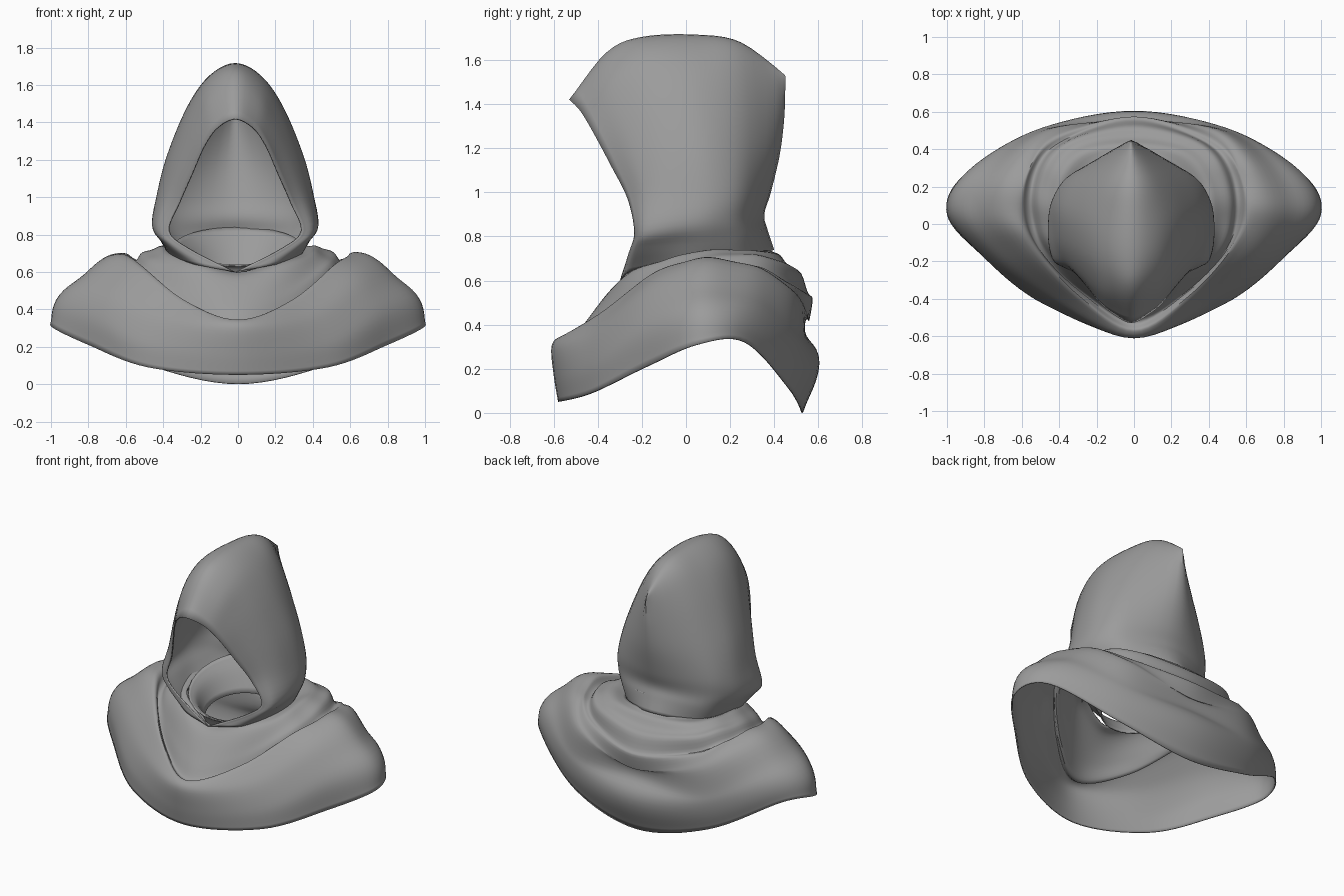
import bpy, bmesh, math
from mathutils import Vector

if "Cube" in bpy.data.objects:
    bpy.data.objects.remove(bpy.data.objects["Cube"])

cloth = bpy.data.materials.new("grey cloth")
cloth.diffuse_color = (0.33, 0.33, 0.33, 1)
cloth.use_nodes = True
cloth.node_tree.nodes["Principled BSDF"].inputs["Base Color"].default_value = cloth.diffuse_color


def spline(pts, n, cyclic=False, mirror_end=False):
    """Smooth curve through pts with n steps per span."""
    p = [Vector(q) for q in pts]
    m = len(p)
    if cyclic:
        p = [p[-1]] + p + [p[0], p[1]]
        spans = m
    else:
        last = 2 * p[-1] - p[-2]
        if mirror_end:
            last = Vector((-p[-2].x, p[-2].y, p[-2].z))
        p = [2 * p[0] - p[1]] + p + [last]
        spans = m - 1
    out = []
    for i in range(spans):
        a, b, c, d = p[i:i + 4]
        for k in range(n):
            t = k / n
            out.append(0.5 * (2 * b + (c - a) * t + (2 * a - 5 * b + 4 * c - d) * t * t
                              + (3 * b - a - 3 * c + d) * t ** 3))
    if not cyclic:
        out.append(p[-2])
    return out


def skin(name, rows, cyclic=False, thick=0.008):
    """Cloth sheet through rows of points."""
    bm = bmesh.new()
    grid = [[bm.verts.new(v) for v in r] for r in rows]
    for i in range(len(grid) if cyclic else len(grid) - 1):
        a, b = grid[i], grid[(i + 1) % len(grid)]
        for j in range(len(a) - 1):
            bm.faces.new((a[j], b[j], b[j + 1], a[j + 1]))
    bmesh.ops.remove_doubles(bm, verts=bm.verts, dist=0.0008)
    bmesh.ops.recalc_face_normals(bm, faces=bm.faces)
    me = bpy.data.meshes.new(name)
    bm.to_mesh(me)
    bm.free()
    me.materials.append(cloth)
    ob = bpy.data.objects.new(name, me)
    bpy.context.collection.objects.link(ob)
    bpy.ops.object.select_all(action='DESELECT')
    ob.select_set(True)
    bpy.context.view_layer.objects.active = ob
    bpy.ops.object.shade_smooth_by_angle(angle=math.radians(50))
    if thick:
        s = ob.modifiers.new("thickness", 'SOLIDIFY')
        s.thickness = thick
        s.offset = -1
    return ob


def flip(row):
    return [(-x, y, z) for x, y, z in row]


# Hood: each row runs from the face opening, past the temple, to the back seam
crown = [(0, -.53, 1.42), (0, -.36, 1.635), (0, -.2, 1.705), (0, .05, 1.715), (0, .25, 1.68), (0, .45, 1.53)]
side = [
    [(.10, -.48, 1.37), (.13, -.35, 1.54), (.14, -.18, 1.635), (.13, .05, 1.65), (.09, .26, 1.62), (0, .45, 1.46)],
    [(.17, -.42, 1.27), (.21, -.31, 1.40), (.25, -.14, 1.47), (.245, .07, 1.49), (.17, .28, 1.45), (0, .445, 1.33)],
    [(.235, -.34, 1.12), (.30, -.24, 1.20), (.355, -.08, 1.22), (.355, .11, 1.22), (.25, .29, 1.20), (0, .425, 1.17)],
    [(.30, -.265, .97), (.37, -.19, 1.0), (.415, -.06, 1.0), (.41, .13, 1.0), (.30, .28, 1.0), (0, .385, 1.0)],
    [(.355, -.235, .82), (.42, -.19, .83), (.445, -.05, .85), (.42, .13, .87), (.30, .27, .88), (0, .355, .9)],
    [(.25, -.26, .725), (.36, -.215, .745), (.395, -.05, .76), (.38, .13, .77), (.28, .28, .8), (0, .37, .83)],
    [(0, -.30, .60), (.22, -.25, .64), (.33, -.05, .66), (.33, .13, .68), (.25, .28, .70), (0, .40, .74)],
]
levels = [flip(r) for r in reversed(side)] + [crown] + side
rows = [spline(r, 5, mirror_end=True) for r in levels]
cols = [spline(c, 5) for c in zip(*rows)]
hood = skin("hood", cols)
hood.location.x = -0.015

# Cowl: each section runs from the neck, over the draped lip, to the hem
front = [(0, -.27, .60), (0, -.34, .56), (0, -.45, .42), (0, -.52, .325),
         (0, -.57, .345), (0, -.61, .30), (0, -.60, .17), (0, -.58, .05)]
mid = [
    [(.2, -.2, .66), (.24, -.26, .63), (.26, -.33, .50), (.27, -.37, .41),
     (.30, -.39, .45), (.40, -.42, .36), (.47, -.43, .22), (.48, -.43, .09)],
    [(.31, -.1, .69), (.38, -.12, .68), (.45, -.14, .62), (.49, -.15, .58),
     (.53, -.14, .64), (.68, -.17, .54), (.78, -.19, .38), (.80, -.18, .21)],
    [(.33, .04, .70), (.42, .05, .73), (.51, .06, .68), (.57, .07, .65),
     (.63, .08, .71), (.82, .08, .60), (.97, .07, .45), (1.0, .05, .31)],
    [(.30, .2, .71), (.40, .24, .74), (.48, .28, .70), (.53, .31, .65),
     (.58, .32, .67), (.72, .33, .55), (.85, .31, .42), (.90, .27, .32)],
    [(.2, .32, .73), (.28, .39, .72), (.34, .44, .66), (.37, .46, .58),
     (.42, .50, .55), (.47, .51, .40), (.50, .51, .26), (.50, .47, .11)],
]
back = [(0, .38, .74), (0, .44, .70), (0, .52, .62), (0, .57, .52),
        (0, .56, .43), (0, .54, .38), (0, .605, .22), (0, .53, 0)]
sections = [front] + mid + [back] + [flip(r) for r in reversed(mid)]
around = [spline(c, 8, cyclic=True) for c in zip(*sections)]
cowl_rows = [spline(r, 6) for r in zip(*around)]

# Loose folds winding round the shoulders and back, fading at neck and hem
count = len(cowl_rows)
for i, r in enumerate(cowl_rows):
    ang = math.tau * i / count
    amp = 0.016 * (0.5 - 0.5 * math.cos(ang)) ** 0.7
    for j, v in enumerate(r):
        t = j / (len(r) - 1)
        fold = math.sin(34 * t + 2.2 * math.sin(ang) + 1.5 * ang)
        crease = math.sin(11 * ang + 5 * t) * abs(math.sin(ang)) ** 4 * 0.5
        d = amp * (fold + crease) * math.sin(math.pi * t)
        out = Vector((v.x, v.y, 0)).normalized()
        r[j] = v + Vector((0, 0, d)) + out * d * 0.3 * (1 - t)
skin("cowl", cowl_rows, cyclic=True)

# Neck lining: slanted band closing the gap under the hood
lining = []
for k in range(32):
    a = math.tau * k / 32
    c, s = math.cos(a), math.sin(a)
    lining.append(spline([(.34 * c, .05 + .31 * s, .74 + .10 * s),
                          (.28 * c, .04 + .26 * s, .68 + .06 * s),
                          (.22 * c, .03 + .21 * s, .57 + .04 * s)], 4))
skin("neck_lining", lining, cyclic=True)
